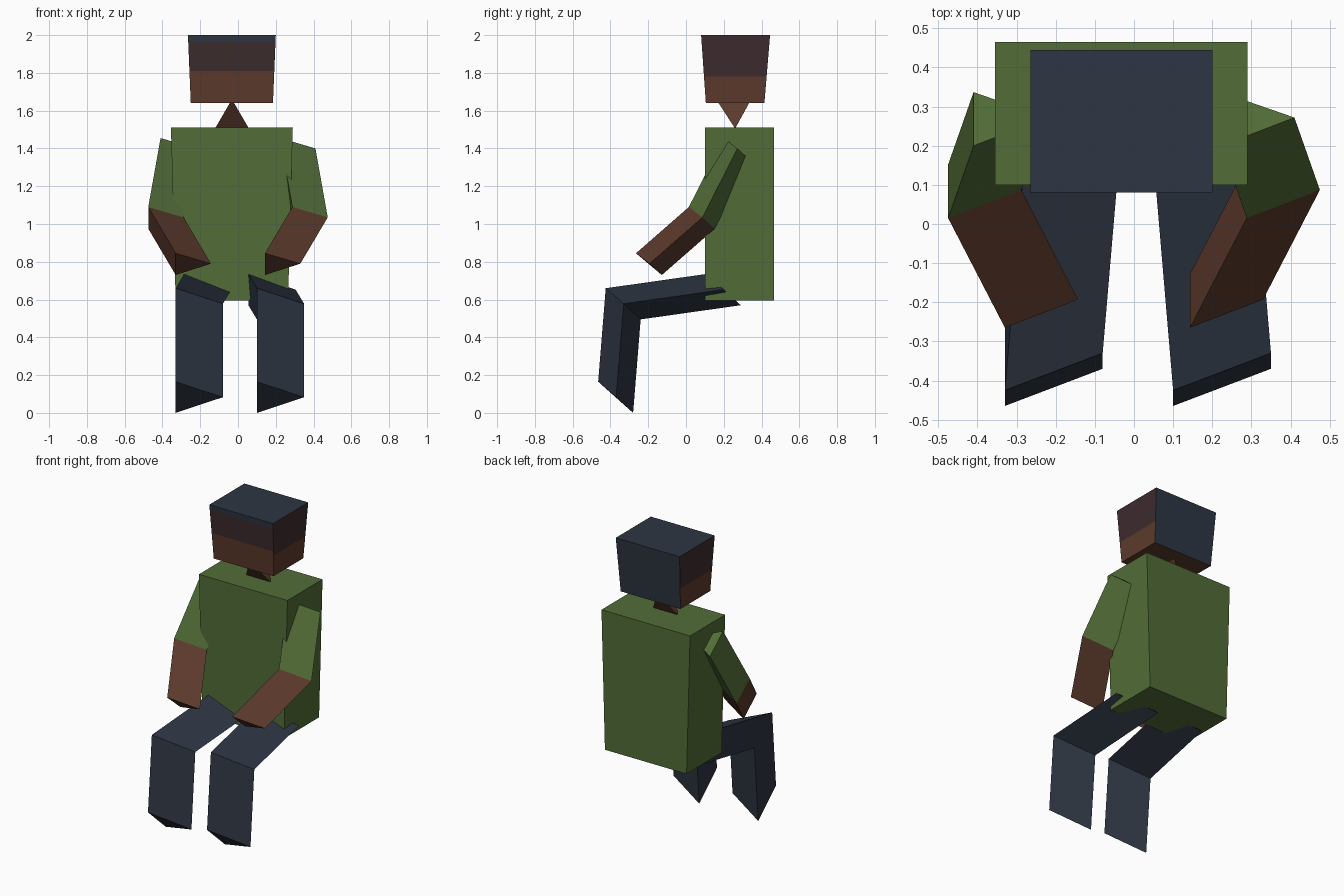
import bpy
from mathutils import Vector

if "Cube" in bpy.data.objects:
    bpy.data.objects.remove(bpy.data.objects["Cube"])


def material(name, rgb):
    """Flat colour given as 0-255 sRGB, stored linear."""
    lin = [((c / 255 + 0.055) / 1.055) ** 2.4 for c in rgb]
    m = bpy.data.materials.new(name)
    m.diffuse_color = (*lin, 1)
    m.use_nodes = True
    m.node_tree.nodes["Principled BSDF"].inputs["Base Color"].default_value = m.diffuse_color
    return m


green = material("green shirt", (82, 109, 55))
skin = material("brown skin", (92, 58, 44))
band = material("dark brown band", (61, 44, 46))
navy = material("dark navy", (46, 54, 67))


def make(name, verts, faces, mats, indices=None):
    mesh = bpy.data.meshes.new(name)
    mesh.from_pydata([tuple(v) for v in verts], [], faces)
    for m in mats:
        mesh.materials.append(m)
    if indices:
        mesh.polygons.foreach_set("material_index", indices)
    mesh.update()
    obj = bpy.data.objects.new(name, mesh)
    bpy.context.collection.objects.link(obj)
    return obj


def rect(x0, x1, y0, y1, z):
    return [Vector(p) for p in ((x0, y0, z), (x1, y0, z), (x1, y1, z), (x0, y1, z))]


def limb(name, end, steps, mats):
    """Bent triangular tube: the end triangle is shifted along each step."""
    ring = [Vector(p) for p in end]
    verts, faces, idx = list(ring), [(0, 2, 1)], [0]
    for s, step in enumerate(steps):
        ring = [p + Vector(step) for p in ring]
        verts += ring
        for i in range(3):
            j = (i + 1) % 3
            faces.append((s * 3 + i, s * 3 + j, s * 3 + 3 + j, s * 3 + 3 + i))
            idx.append(min(s, len(mats) - 1))
    n = len(verts)
    faces.append((n - 3, n - 2, n - 1))
    idx.append(len(mats) - 1)
    # triangle order is clockwise seen from the far end, so flip all faces
    make(name, verts, [f[::-1] for f in faces], mats, idx)


# Torso: box, slightly narrower at the hips
low = rect(-0.33, 0.265, 0.10, 0.465, 0.595)
top = rect(-0.355, 0.29, 0.10, 0.465, 1.51)
box = [(3, 2, 1, 0), (4, 5, 6, 7)] + [(i, (i + 1) % 4, (i + 1) % 4 + 4, i + 4) for i in range(4)]
make("torso", low + top, box, [green])

# Neck: wedge with crossed top and bottom edges
make("neck",
     [(-0.122, 0.26, 1.505), (0.058, 0.26, 1.505), (-0.032, 0.16, 1.66), (-0.032, 0.345, 1.66)],
     [(0, 1, 2), (1, 0, 3), (0, 2, 3), (1, 3, 2)], [skin])

# Head: tapered box whose sides are cut into colour bands
z0, z1 = 1.64, 2.0
low = rect(-0.25, 0.185, 0.105, 0.415, z0)
top = rect(-0.265, 0.20, 0.08, 0.445, z1)
verts, faces, idx = low + top, [(3, 2, 1, 0), (4, 5, 6, 7)], [0, 2]
side_bands = [(z0, 1.78, 0), (1.78, z1, 1)]
front_bands = [(z0, 1.81, 0), (1.81, 1.965, 1), (1.965, z1, 2)]
for i, bands in enumerate([front_bands, side_bands, [(z0, z1, 2)], side_bands]):
    j = (i + 1) % 4
    for a, b, colour in bands:
        ta, tb = (a - z0) / (z1 - z0), (b - z0) / (z1 - z0)
        n = len(verts)
        verts += [low[i].lerp(top[i], ta), low[j].lerp(top[j], ta),
                  low[j].lerp(top[j], tb), low[i].lerp(top[i], tb)]
        faces.append((n, n + 1, n + 2, n + 3))
        idx.append(colour)
make("head", verts, faces, [skin, band, navy], idx)

# Arms and legs: same cross-section both sides, mirrored bend direction
for side, s, hand_x, foot_x in (("left", 1, 0.143, 0.10), ("right", -1, -0.33, -0.33)):
    hand = [(hand_x, -0.265, 0.845), (hand_x + 0.187, -0.193, 0.79), (hand_x, -0.128, 0.73)]
    limb(side + "_arm", hand,
         [(s * 0.145, 0.28, 0.245), (-s * 0.065, 0.185, 0.365)], [skin, green])
    foot = [(foot_x, -0.465, 0.165), (foot_x + 0.25, -0.37, 0.083), (foot_x, -0.28, 0.0)]
    limb(side + "_leg", foot,
         [(0, 0.04, 0.495), (-s * 0.045, 0.53, 0.075)], [navy])
